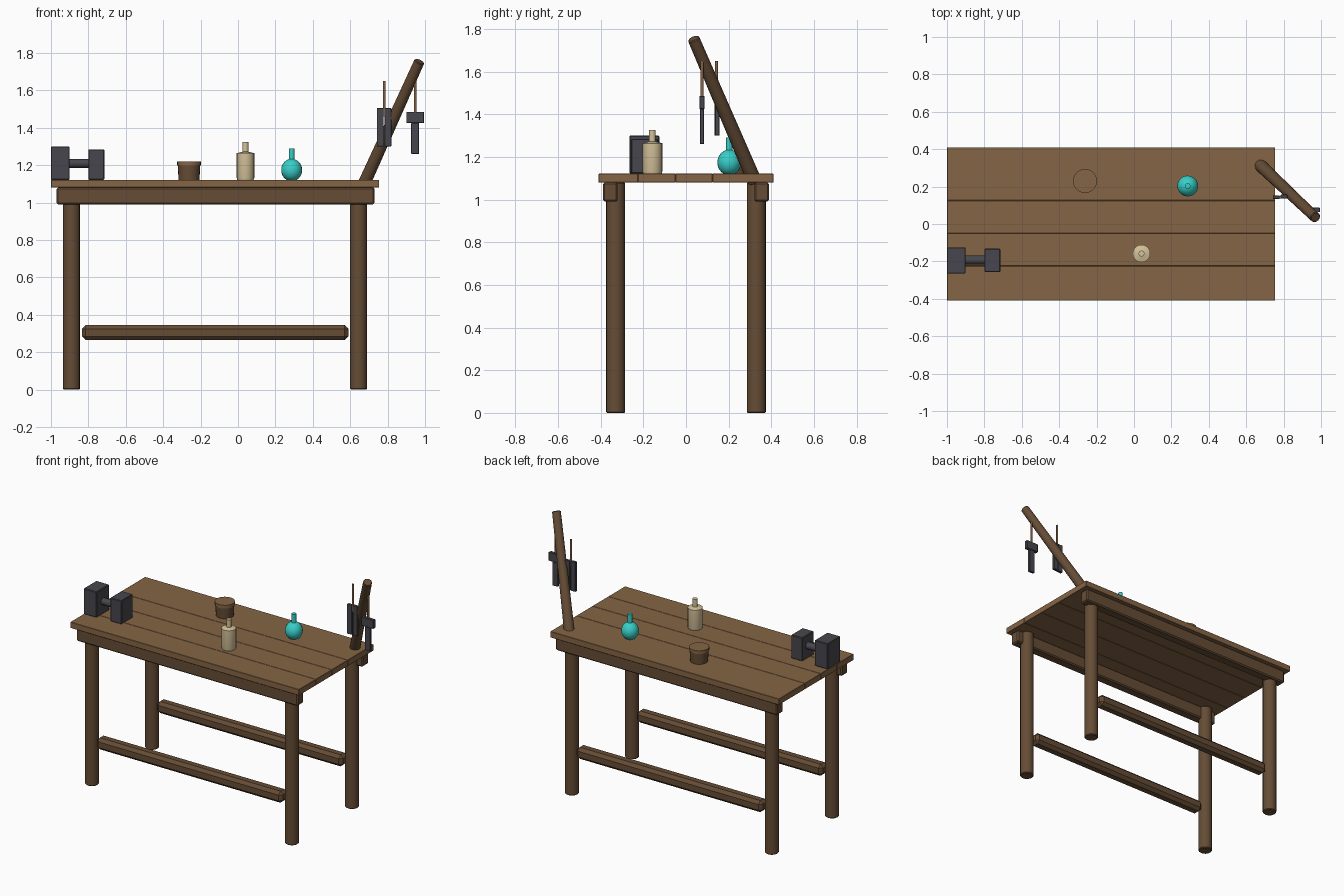
import bpy, bmesh, math
from mathutils import Vector

cube = bpy.data.objects.get("Cube")
if cube:
    bpy.data.objects.remove(cube, do_unlink=True)


def material(name, color):
    m = bpy.data.materials.new(name)
    m.use_nodes = True
    m.diffuse_color = (*color, 1)
    bsdf = next(n for n in m.node_tree.nodes if n.type == 'BSDF_PRINCIPLED')
    bsdf.inputs["Base Color"].default_value = (*color, 1)
    bsdf.inputs["Roughness"].default_value = 0.8
    return m


PLANK = material("plank wood", (0.235, 0.130, 0.058))
DARK = material("dark wood", (0.130, 0.073, 0.036))
HANDLE = material("handle wood", (0.25, 0.13, 0.06))
IRON = material("dark iron", (0.062, 0.062, 0.075))
CREAM = material("cream ceramic", (0.66, 0.54, 0.32))
TEAL = material("teal glass", (0.04, 0.62, 0.58))


def finish(bm, name, mat, smooth=True):
    bmesh.ops.recalc_face_normals(bm, faces=bm.faces)
    mesh = bpy.data.meshes.new(name)
    bm.to_mesh(mesh)
    bm.free()
    mesh.materials.append(mat)
    ob = bpy.data.objects.new(name, mesh)
    bpy.context.collection.objects.link(ob)
    if smooth:
        bpy.ops.object.select_all(action='DESELECT')
        ob.select_set(True)
        bpy.context.view_layer.objects.active = ob
        bpy.ops.object.shade_smooth_by_angle(angle=math.radians(40))
    return ob


def box(name, mat, x, y, z, bevel=0.0):
    """Box spanning three (low, high) ranges, with chamfered edges."""
    bm = bmesh.new()
    bmesh.ops.create_cube(bm, size=1)
    for v in bm.verts:
        v.co = [(r[0] + r[1]) / 2 + c * (r[1] - r[0]) for c, r in zip(v.co, (x, y, z))]
    if bevel:
        bmesh.ops.bevel(bm, geom=bm.edges[:], offset=bevel, segments=1, affect='EDGES')
    return finish(bm, name, mat, smooth=False)


def rod(name, mat, start, end, r1, r2=None, sides=16, bevel=0.0):
    """Round bar between two points, optionally tapered."""
    start, end = Vector(start), Vector(end)
    axis = end - start
    bm = bmesh.new()
    bmesh.ops.create_cone(bm, cap_ends=True, segments=sides, radius1=r1,
                          radius2=r1 if r2 is None else r2, depth=axis.length)
    if bevel:
        rims = [e for e in bm.edges if abs(e.verts[0].co.z - e.verts[1].co.z) < 1e-5]
        bmesh.ops.bevel(bm, geom=rims, offset=bevel, segments=1, affect='EDGES')
    ob = finish(bm, name, mat)
    ob.location = (start + end) / 2
    ob.rotation_mode = 'QUATERNION'
    ob.rotation_quaternion = axis.to_track_quat('Z', 'Y')
    return ob


def lathe(name, mat, center, profile, sides=20):
    """Turn a (radius, height) profile around the vertical axis."""
    bm = bmesh.new()
    verts = [bm.verts.new((r, 0, z)) for r, z in profile]
    edges = [bm.edges.new(p) for p in zip(verts, verts[1:])]
    bmesh.ops.spin(bm, geom=verts + edges, cent=(0, 0, 0), axis=(0, 0, 1),
                   angle=math.tau, steps=sides)
    bmesh.ops.remove_doubles(bm, verts=bm.verts, dist=1e-4)
    ob = finish(bm, name, mat)
    ob.location = center
    return ob


TOP = 1.122

# Table top planks
seams = [-0.41, -0.225, -0.05, 0.125, 0.41]
for i, (a, b) in enumerate(zip(seams, seams[1:])):
    box(f"top_plank_{i + 1}", PLANK, (-1, 0.755), (a, b), (1.08, TOP), 0.002)

# Legs, aprons and stretchers on both long sides
for side, s in (("front", -1), ("back", 1)):
    y = s * 0.33
    for end, x in (("right", -0.89), ("left", 0.645)):
        rod(f"{side}_{end}_leg", DARK, (x, y, 0), (x, y, 1.08), 0.045, bevel=0.005)
    ya = s * 0.355
    box(f"{side}_apron", DARK, (-0.97, 0.73), (ya - 0.034, ya + 0.034), (0.99, 1.081), 0.008)
    box(f"{side}_stretcher", DARK, (-0.835, 0.59), (y - 0.04, y + 0.04), (0.265, 0.345), 0.02)

# Leaning post
rod("leaning_post", DARK, (0.667, 0.322, 1.085), (0.97, 0.035, 1.755), 0.034, 0.028, bevel=0.004)

# Hanging twin-blade tool
rod("shears_handle", HANDLE, (0.782, 0.143, 1.46), (0.782, 0.143, 1.65), 0.007, sides=10)
box("shears_blade_right", IRON, (0.742, 0.779), (0.133, 0.153), (1.30, 1.505), 0.002)
box("shears_blade_left", IRON, (0.784, 0.82), (0.137, 0.157), (1.30, 1.505), 0.002)

# Hanging hammer
rod("hammer_handle", HANDLE, (0.947, 0.075, 1.42), (0.947, 0.075, 1.65), 0.007, sides=10)
box("hammer_head", IRON, (0.9, 0.994), (0.063, 0.087), (1.425, 1.485), 0.002)
box("hammer_shank", IRON, (0.926, 0.968), (0.066, 0.084), (1.26, 1.425), 0.002)

# Bench vise
box("vise_fixed_jaw", IRON, (-1, -0.9), (-0.265, -0.125), (TOP, 1.30), 0.004)
box("vise_moving_jaw", IRON, (-0.8, -0.715), (-0.257, -0.132), (TOP, 1.285), 0.004)
rod("vise_screw", IRON, (-0.91, -0.193, 1.21), (-0.79, -0.193, 1.21), 0.024)

# Lidded pot
lathe("pot_body", DARK, (-0.262, 0.23, TOP),
      [(0, 0), (0.056, 0), (0.06, 0.075), (0, 0.075)])
lathe("pot_lid", PLANK, (-0.262, 0.23, TOP),
      [(0, 0.075), (0.064, 0.075), (0.064, 0.098), (0, 0.098)])

# Cream jar
lathe("cream_jar", CREAM, (0.04, -0.158, TOP),
      [(0, 0), (0.044, 0), (0.047, 0.01), (0.047, 0.142), (0.016, 0.15),
       (0.016, 0.203), (0, 0.203)])

# Round teal bottle: sphere body cut flat below, straight neck above
body = [(0.056 * math.sin(a), 0.052 - 0.06 * math.cos(a))
        for a in (math.radians(30 + 13 * i) for i in range(11))]
lathe("teal_bottle", TEAL, (0.287, 0.203, TOP),
      [(0, 0)] + body + [(0.015, 0.11), (0.015, 0.168), (0, 0.168)])
